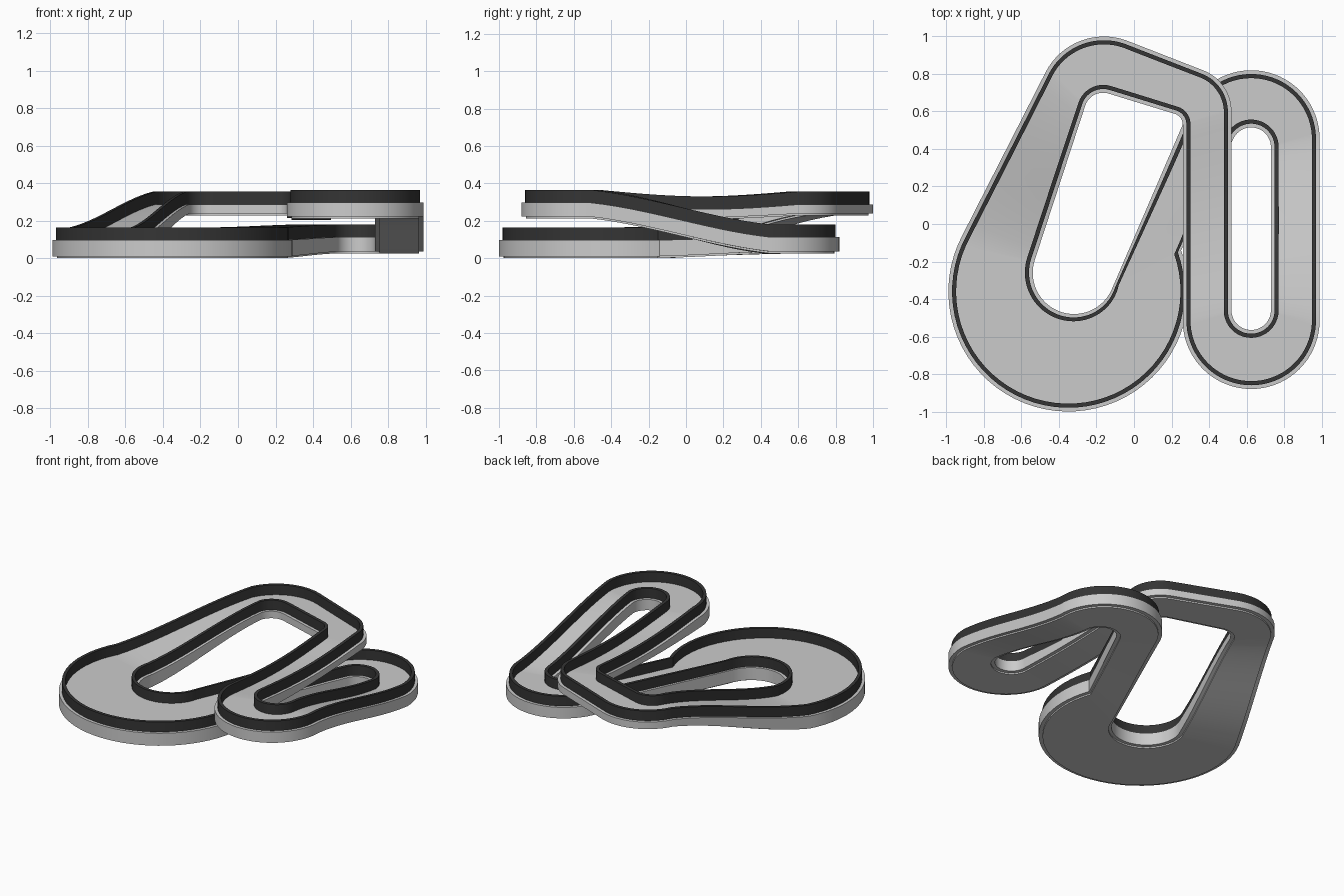
import bpy, bmesh
from math import radians, cos, sin, pi
from mathutils import Vector

if "Cube" in bpy.data.objects:
    bpy.data.objects.remove(bpy.data.objects["Cube"])

# Bends in driving order: edge arcs (cx, cy, r, start, end) for the left and
# right side of the track, then top height and underside height
BENDS = [
    ((-.35, -.36, .64, 20, -208), (-.32, -.26, .22, -24, -197), .165, .0),    # wide low turn
    ((-.16, .65, .35, 152, 70.4), (-.165, .60, .10, 163, 72), .355, .228),    # high left corner
    ((.285, .60, .235, 70.4, 0), (.20, .53, .06, 72, 0), .355, .228),         # high right corner
    ((.625, -.46, .105, 180, 360), (.625, -.515, .365, 180, 360), .365, .212),  # high hairpin
    ((.625, .41, .105, 0, 156), (.625, .455, .365, 0, 156), .18, .025),       # low hairpin
]
SAG = {2: .03}      # dip in the middle of the bridge straight
LINE = 14


def arc_point(arc, t):
    x, y, r, a, b = arc
    ang = radians(a + (b - a) * t)
    return Vector((x + r * cos(ang), y + r * sin(ang)))


def stations():
    out = []
    for i, (la, ra, top, bot) in enumerate(BENDS):
        n = max(12, int(abs(la[4] - la[3]) / 5))
        for k in range(n + 1):
            out.append((arc_point(la, k / n), arc_point(ra, k / n), top, bot))
        nl, nr, ntop, nbot = BENDS[(i + 1) % len(BENDS)]
        l0, r0 = arc_point(la, 1), arc_point(ra, 1)
        l1, r1 = arc_point(nl, 0), arc_point(nr, 0)
        for k in range(1, LINE):
            t = k / LINE
            s = .55 * t + .45 * t * t * (3 - 2 * t)
            dip = SAG.get(i, 0) * sin(pi * t)
            out.append((l0.lerp(l1, t), r0.lerp(r1, t),
                        top + (ntop - top) * s - dip,
                        bot + (nbot - bot) * s - dip * .5))
    return out


STATIONS = stations()


def sweep(name, profile, mat=None):
    """Sweep a closed profile of (side, inset, height base, height offset)."""
    bm = bmesh.new()
    rings = []
    for left, right, top, bot in STATIONS:
        across = (right - left).normalized()
        ring = []
        for side, inset, base, dz in profile:
            p = left + across * inset if side == 'L' else right - across * inset
            ring.append(bm.verts.new((p.x, p.y, (top if base == 'T' else bot) + dz)))
        rings.append(ring)
    m = len(profile)
    for i, a in enumerate(rings):
        b = rings[(i + 1) % len(rings)]
        for j in range(m):
            k = (j + 1) % m
            bm.faces.new((a[j], a[k], b[k], b[j]))
    bmesh.ops.recalc_face_normals(bm, faces=bm.faces)
    me = bpy.data.meshes.new(name)
    bm.to_mesh(me)
    bm.free()
    ob = bpy.data.objects.new(name, me)
    bpy.context.collection.objects.link(ob)
    if mat:
        me.materials.append(mat)
    bpy.ops.object.select_all(action='DESELECT')
    ob.select_set(True)
    bpy.context.view_layer.objects.active = ob
    bpy.ops.object.shade_smooth_by_angle(angle=radians(30))
    return ob


dark = bpy.data.materials.new("dark_wall")
dark.diffuse_color = (.035, .035, .035, 1)
dark.use_nodes = True
dark.node_tree.nodes["Principled BSDF"].inputs["Base Color"].default_value = dark.diffuse_color

# Grey bed: stepped underside, outer skirt and road surface
half = [(.025, 'B', 0), (.025, 'B', .01), (0, 'B', .01), (0, 'T', -.068), (.045, 'T', -.068)]
bed = [('L', *p) for p in half] + [('R', *p) for p in reversed(half)]
sweep("track_bed", bed)

# Dark guard walls along both edges
wall = [(.02, 'T', -.075), (.02, 'T', 0), (.042, 'T', 0), (.042, 'T', -.075)]
for side, name in (('L', "left_guard_wall"), ('R', "right_guard_wall")):
    sweep(name, [(side, *p) for p in wall], dark)
